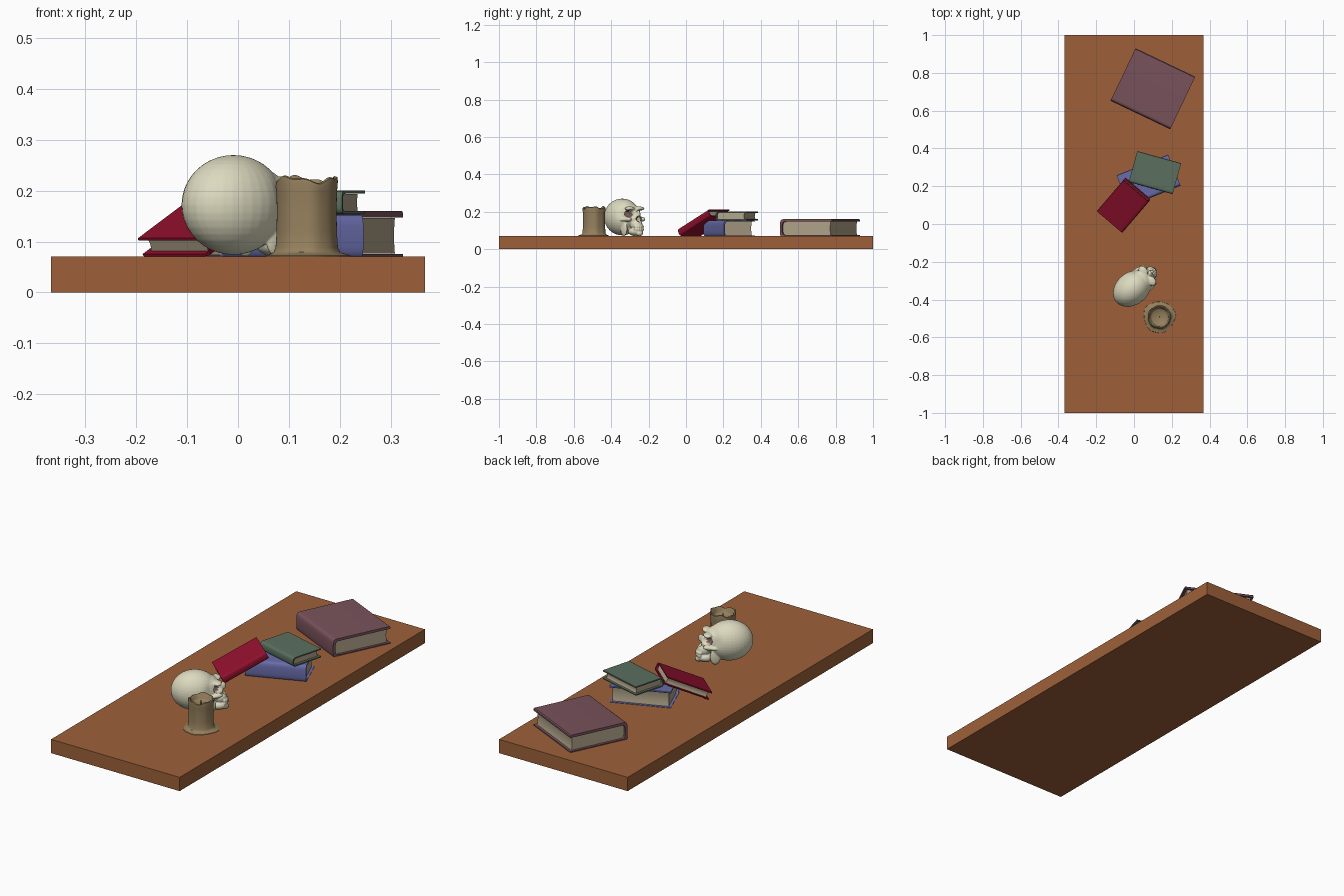
import bpy, bmesh, math
from mathutils import Matrix, Vector

if "Cube" in bpy.data.objects:
    bpy.data.objects.remove(bpy.data.objects["Cube"])


def material(name, rgb):
    m = bpy.data.materials.new(name)
    m.diffuse_color = (*rgb, 1)
    m.use_nodes = True
    m.node_tree.nodes["Principled BSDF"].inputs["Base Color"].default_value = m.diffuse_color
    return m


WOOD = material("brown wood", (0.34, 0.118, 0.042))
BONE = material("bone", (0.72, 0.70, 0.52))
SOCKET = material("socket mauve", (0.17, 0.085, 0.085))
WAX = material("tan wax", (0.30, 0.215, 0.11))
WICK = material("dark wick", (0.10, 0.07, 0.04))
PAGE = material("paper", (0.44, 0.37, 0.25))
RED = material("crimson", (0.28, 0.005, 0.026))
GREEN = material("dull green", (0.105, 0.16, 0.115))
BLUE = material("dusty blue", (0.14, 0.15, 0.40))
MAUVE = material("mauve", (0.19, 0.085, 0.105))


def finish(name, bm, mats, angle=35):
    bmesh.ops.recalc_face_normals(bm, faces=bm.faces)
    me = bpy.data.meshes.new(name)
    bm.to_mesh(me)
    bm.free()
    for m in mats:
        me.materials.append(m)
    me.shade_smooth()
    me.set_sharp_from_angle(angle=math.radians(angle))
    ob = bpy.data.objects.new(name, me)
    bpy.context.collection.objects.link(ob)
    return ob


def prism(name, pts, length, mat, matrix):
    """Extrude a closed (y, z) outline along local x."""
    bm = bmesh.new()
    face = bm.faces.new([bm.verts.new((-length / 2, y, z)) for y, z in pts])
    out = bmesh.ops.extrude_face_region(bm, geom=[face])
    bmesh.ops.translate(bm, vec=(length, 0, 0),
                        verts=[g for g in out["geom"] if isinstance(g, bmesh.types.BMVert)])
    bmesh.ops.triangulate(bm, faces=[f for f in bm.faces if len(f.verts) > 4])
    ob = finish(name, bm, [mat])
    ob.matrix_world = matrix
    return ob


def spine_arc(y, r, h, n=12):
    """Rounded spine points from top to bottom, bulging toward -y."""
    pts = []
    for i in range(n + 1):
        a = math.pi / 2 + math.pi * i / n
        c, s = math.cos(a), math.sin(a)
        pts.append((y + r - r * abs(c) ** 0.6, math.copysign(abs(s) ** 0.6, s) * h))
    return pts


def book(name, length, width, thick, board, mat, matrix):
    h, w, lip = thick / 2, width / 2, 0.012
    b = board * 0.35
    outer = spine_arc(-w, 0.02, h)
    inner = spine_arc(-w + board, 0.02, h - board)
    # wrap-around cover with softened board edges
    cover = ([(w - b, h)] + outer + [(w - b, -h), (w, -h + b), (w, -h + board)]
             + inner[::-1] + [(w, h - board), (w, h - b)])
    prism(name + "_cover", cover, length, mat, matrix)
    # page block with a slightly hollow fore edge
    e = 0.0003
    block = spine_arc(-w + board + e, 0.02, h - board - e)
    for i in range(7):
        t = i / 3 - 1
        block.append((w - lip - 0.004 * (1 - t * t), t * (h - board - e)))
    prism(name + "_pages", block, length - 2 * lip, PAGE, matrix)


def flat(x, y, z0, thick, deg):
    return Matrix.Translation((x, y, z0 + thick / 2)) @ Matrix.Rotation(math.radians(deg), 4, "Z")


# shelf board
bm = bmesh.new()
bmesh.ops.create_cube(bm, size=1, matrix=Matrix.Translation((0, 0, 0.0355))
                      @ Matrix.Diagonal((0.734, 2, 0.071, 1)))
finish("shelf_board", bm, [WOOD])

# books
book("large_mauve_book", 0.35, 0.308, 0.097, 0.013, MAUVE, flat(0.10, 0.716, 0.063, 0.097, -25.5))
book("blue_book", 0.294, 0.178, 0.086, 0.006, BLUE, flat(0.077, 0.23, 0.067, 0.086, 22))
book("green_book", 0.241, 0.17, 0.046, 0.006, GREEN, flat(0.111, 0.272, 0.154, 0.046, -15.5))
tilt = Matrix.Rotation(math.radians(49.5), 4, "Z") @ Matrix.Rotation(math.radians(-26), 4, "Y")
corner = Vector((-0.13, 0.01, 0.107)) - tilt @ Vector((-0.12, 0, 0.02))
book("leaning_red_book", 0.24, 0.177, 0.04, 0.005, RED, Matrix.Translation(corner) @ tilt)

# candle: lathe with wavy rim, drips and a spread foot
bm = bmesh.new()
profile = [(0.0, 0.068), (0.086, 0.068), (0.084, 0.073), (0.074, 0.076), (0.065, 0.079), (0.061, 0.088),
           (0.059, 0.12), (0.0585, 0.16), (0.059, 0.195), (0.061, 0.213), (0.060, 0.221),
           (0.055, 0.223), (0.049, 0.217), (0.046, 0.200), (0.040, 0.194), (0.0, 0.192)]
N = 64
rings = []
for r, z in profile:
    ring = []
    for i in range(N):
        a = 2 * math.pi * i / N
        k, dz = 1.0, 0.0
        if r > 0.05:
            k += 0.018 * math.sin(5 * a + 1) + 0.012 * math.sin(8 * a)
        if 0.066 < r and z < 0.077:
            k += 0.04 * math.sin(3 * a + 0.5) - 0.02
        if z > 0.205:
            dz = 0.005 * math.sin(3 * a + 2) + 0.003 * math.sin(7 * a)
        ring.append(bm.verts.new((0.134 + r * k * math.cos(a), -0.492 + r * k * math.sin(a), z + dz)))
    rings.append(ring)
for p, q in zip(rings, rings[1:]):
    for i in range(N):
        j = (i + 1) % N
        bm.faces.new((p[i], p[j], q[j], q[i]))
bmesh.ops.remove_doubles(bm, verts=bm.verts, dist=1e-6)
finish("candle", bm, [WAX], 50)
bm = bmesh.new()
bmesh.ops.create_cone(bm, cap_ends=True, segments=10, radius1=0.003, radius2=0.002, depth=0.024,
                      matrix=Matrix.Translation((0.134, -0.492, 0.202)))
finish("candle_wick", bm, [WICK])

# skull: ellipsoids fused by remeshing; local x is forward, z is height
blobs = [((0, 0, 0.172), (0.112, 0.086, 0.098)),         # cranium
         ((0.05, 0, 0.185), (0.07, 0.07, 0.062)),        # forehead
         ((0.085, 0, 0.165), (0.05, 0.046, 0.05)),       # mid face
         ((0.118, 0, 0.130), (0.034, 0.032, 0.030)),     # upper jaw
         ((0.112, 0, 0.094), (0.044, 0.038, 0.024)),     # lower jaw
         ((0.143, 0, 0.084), (0.018, 0.020, 0.014)),     # chin
         ((0.134, 0, 0.186), (0.013, 0.009, 0.022))]     # nose bridge
for s in (-1, 1):
    blobs += [((0.103, s * 0.034, 0.217), (0.022, 0.030, 0.011)),   # brow
              ((0.098, s * 0.049, 0.160), (0.030, 0.017, 0.013)),   # cheekbone
              ((0.060, s * 0.062, 0.158), (0.045, 0.010, 0.009)),   # cheek arch
              ((0.070, s * 0.047, 0.110), (0.026, 0.010, 0.040))]   # jaw branch
for i in range(-3, 4):                                               # teeth
    a = i * 0.32
    for z in (0.106, 0.120):
        blobs.append(((0.118 + 0.036 * math.cos(a), 0.034 * math.sin(a), z), (0.006, 0.0055, 0.008)))
bm = bmesh.new()
for c, r in blobs:
    bmesh.ops.create_uvsphere(bm, u_segments=32, v_segments=20, radius=1,
                              matrix=Matrix.Translation(c) @ Matrix.Diagonal((*r, 1)))
skull = finish("skull", bm, [BONE, SOCKET])
rm = skull.modifiers.new("fuse", "REMESH")
rm.mode = "VOXEL"
rm.voxel_size = 0.003
sm = skull.modifiers.new("soften", "SMOOTH")
sm.iterations = 4
bpy.context.view_layer.update()
me = bpy.data.meshes.new_from_object(skull.evaluated_get(bpy.context.evaluated_depsgraph_get()))
skull.modifiers.clear()
skull.data = me
me.materials.clear()
me.materials.append(BONE)
me.materials.append(SOCKET)
# hollow the eye and nose openings, pinch the temples, flatten the base
holes = [(0.036, 0.189, 0.023, 0.021, 0.040), (-0.036, 0.189, 0.023, 0.021, 0.040),
         (0, 0.160, 0.012, 0.018, 0.022)]
dark = set()
for v in me.vertices:
    x, y, z = v.co
    if x > 0.07:
        for cy, cz, ry, rz, depth in holes:
            d = ((y - cy) / ry) ** 2 + ((z - cz) / rz) ** 2
            if d < 1:
                v.co.x = x - depth * min(1, 1.6 * (1 - d))
                if d < 0.8:
                    dark.add(v.index)
    v.co.y *= 1 - 0.10 * math.exp(-((x - 0.075) / 0.025) ** 2 - ((z - 0.195) / 0.03) ** 2)
    v.co.z = max(v.co.z, 0.0695)
for p in me.polygons:
    p.material_index = int(all(i in dark for i in p.vertices))
me.shade_smooth()
skull.matrix_world = Matrix.Translation((-0.009, -0.341, 0)) @ Matrix.Rotation(math.radians(40), 4, "Z")
